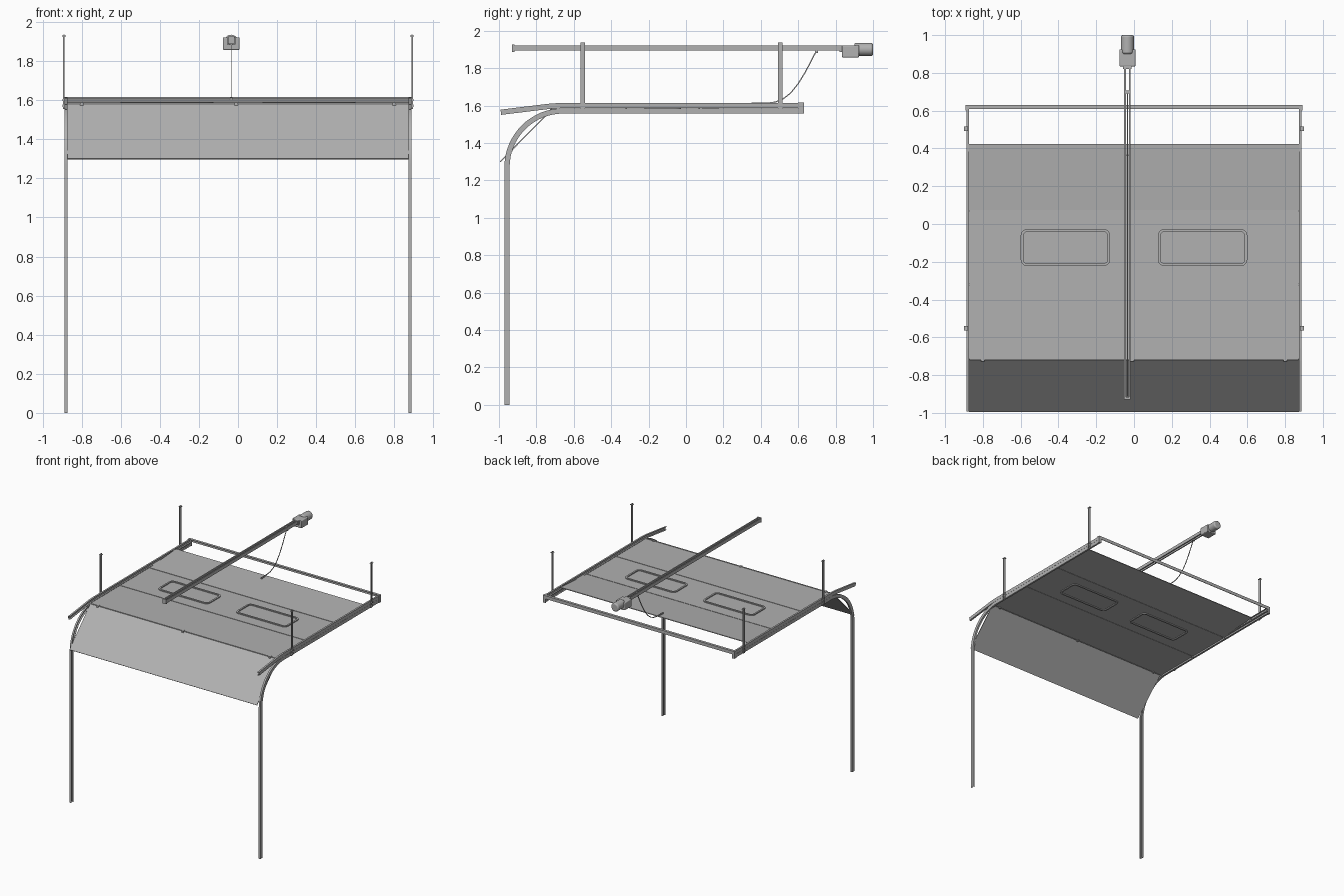
import bpy, bmesh
from math import sin, cos, pi
from mathutils import Vector

if "Cube" in bpy.data.objects:
    bpy.data.objects.remove(bpy.data.objects["Cube"])

# Mid-grey painted steel
steel = bpy.data.materials.new("grey_steel")
steel.diffuse_color = (0.44, 0.44, 0.44, 1)
steel.use_nodes = True
steel.node_tree.nodes["Principled BSDF"].inputs["Base Color"].default_value = steel.diffuse_color


def finish(name, bm, mirror=False, smooth=False, bevel=0):
    bmesh.ops.recalc_face_normals(bm, faces=bm.faces)
    me = bpy.data.meshes.new(name)
    bm.to_mesh(me)
    bm.free()
    me.materials.append(steel)
    ob = bpy.data.objects.new(name, me)
    bpy.context.collection.objects.link(ob)
    if bevel:
        m = ob.modifiers.new("Bevel", 'BEVEL')
        m.width, m.segments = bevel, 3
    if mirror:
        ob.modifiers.new("Mirror", 'MIRROR')
    if smooth:
        bpy.ops.object.select_all(action='DESELECT')
        ob.select_set(True)
        bpy.context.view_layer.objects.active = ob
        bpy.ops.object.shade_smooth_by_angle()
    return ob


def boxes(name, items, **kw):
    """One object made of (low corner, high corner) boxes."""
    bm = bmesh.new()
    for lo, hi in items:
        lo, hi = Vector(lo), Vector(hi)
        for v in bmesh.ops.create_cube(bm, size=1)['verts']:
            v.co = (lo + hi) / 2 + v.co * (hi - lo)
    return finish(name, bm, **kw)


def sweep(name, path, profile, **kw):
    """Sweep a closed (x, normal) profile along a (y, z) path."""
    bm = bmesh.new()
    pts = [Vector(p) for p in path]
    rings = []
    for i, p in enumerate(pts):
        t = (pts[min(i + 1, len(pts) - 1)] - pts[max(i - 1, 0)]).normalized()
        n = Vector((-t.y, t.x))
        rings.append([bm.verts.new((x, p.x + n.x * d, p.y + n.y * d)) for x, d in profile])
    k = len(profile)
    for a, b in zip(rings, rings[1:]):
        for j in range(k):
            bm.faces.new((a[j], a[(j + 1) % k], b[(j + 1) % k], b[j]))
    bm.faces.new(rings[0])
    bm.faces.new(rings[-1])
    return finish(name, bm, **kw)


def rect(x0, x1, n0, n1):
    return [(x0, n0), (x1, n0), (x1, n1), (x0, n1)]


# Roller tracks: C channels opening inward
H, T, XI, XO = 0.014, 0.003, 0.873, 0.888
channel = [(XI, -H), (XO, -H), (XO, H), (XI, H), (XI, H - T), (XO - T, H - T), (XO - T, T - H), (XI, T - H)]
R, Y0, ZT = 0.30, -0.957, 1.571
curve = [(Y0 + R - R * cos(a), ZT - R + R * sin(a)) for a in [i * pi / 32 for i in range(17)]]
sweep("lower_track", [(Y0, 0)] + curve + [(0.625, ZT)], channel, mirror=True, smooth=True)
sweep("upper_track", [(-0.99, 1.564), (-0.72, 1.597), (-0.66, 1.600), (0.625, 1.600)], channel, mirror=True)

# Door sections, front edge to rear edge, as (y, z)
stops = [(-0.995, 1.298), (-0.715, 1.581), (-0.32, 1.581), (0.07, 1.581), (0.425, 1.606)]
for i, (a, b) in enumerate(zip(stops, stops[1:])):
    a, b = Vector(a), Vector(b)
    d = (b - a).normalized() * 0.002
    sweep(f"door_section_{i + 1}", [a + d, b - d], rect(-0.873, 0.873, -0.003, 0.003))

# Raised seam strips, and hinges under the bend
for i, (y, z) in enumerate(stops[1:4]):
    boxes(f"seam_strip_{i + 1}", [((-0.872, y - 0.004, z - 0.005), (0.872, y + 0.004, z + 0.006))])
boxes("hinges", [((x - 0.009, -0.727, 1.571), (x + 0.009, -0.703, 1.588)) for x in (-0.8, -0.01, 0.8)])

# Rollers riding in the tracks
bm = bmesh.new()
for y, z in [(-0.935, 1.36), (-0.71, 1.565), (-0.32, 1.571), (0.07, 1.571), (0.40, 1.600)]:
    r = bmesh.ops.create_cone(bm, cap_ends=True, segments=12, radius1=0.009, radius2=0.009, depth=0.010)
    for v in r['verts']:
        v.co = Vector((v.co.z + 0.879, v.co.x + y, v.co.y + z))
finish("rollers", bm, mirror=True, smooth=True)


# Window frames: rounded rings through the third section
def rounded(hx, hy, r):
    out = []
    for q, (sx, sy) in enumerate([(1, 1), (-1, 1), (-1, -1), (1, -1)]):
        for k in range(6):
            a = (q + k / 5) * pi / 2
            out.append((sx * (hx - r) + r * cos(a), sy * (hy - r) + r * sin(a)))
    return out


bm = bmesh.new()
outer, inner = rounded(0.237, 0.098, 0.035), rounded(0.223, 0.084, 0.022)
loops = [[bm.verts.new((0.363 + x, -0.125 + y, z)) for x, y in ring]
         for ring, z in [(outer, 1.571), (outer, 1.592), (inner, 1.592), (inner, 1.571)]]
for a, b in zip(loops, loops[1:] + loops[:1]):
    for j in range(len(a)):
        k = (j + 1) % len(a)
        bm.faces.new((a[j], a[k], b[k], b[j]))
finish("window_frames", bm, mirror=True)

# Rear cross bar (angle section) and end brackets
boxes("rear_cross_bar", [((-0.888, 0.608, 1.613), (0.888, 0.630, 1.617)),
                         ((-0.888, 0.626, 1.590), (0.888, 0.630, 1.617))])
boxes("track_end_bracket", [((0.886, 0.600, 1.556), (0.892, 0.630, 1.617)),
                            ((0.868, 0.624, 1.556), (0.892, 0.630, 1.617))], mirror=True)

# Ceiling hangers: angle irons with flared feet and bolts
for nm, y in (("front_hanger", -0.552), ("rear_hanger", 0.505)):
    boxes(nm, [((0.888, y - 0.012, 1.556), (0.892, y + 0.012, 1.937)),
               ((0.888, y - 0.012, 1.556), (0.896, y - 0.008, 1.93)),
               ((0.880, y - 0.012, 1.927), (0.900, y + 0.012, 1.931)),
               ((0.891, y - 0.007, 1.565), (0.899, y + 0.007, 1.577)),
               ((0.891, y - 0.007, 1.595), (0.899, y + 0.007, 1.607))], mirror=True)

# Opener rail: two facing angle strips, open between them
C = -0.035
for nm, s in (("left", -1), ("right", 1)):
    def strip(a, b, z0, z1):
        xs = sorted((C + s * a, C + s * b))
        return (xs[0], -0.92, z0), (xs[1], 0.85, z1)
    boxes(f"opener_rail_{nm}", [strip(0.013, 0.017, 1.893, 1.921), strip(0.008, 0.017, 1.893, 1.896),
                                strip(0.008, 0.017, 1.918, 1.921)])
boxes("rail_end_bracket", [((C - 0.017, -0.93, 1.887), (C + 0.017, -0.917, 1.925))])
boxes("chain", [((C - 0.002, -0.91, 1.908), (C + 0.002, 0.70, 1.912))])

# Trolley and curved arm to the door
boxes("trolley", [((C - 0.010, 0.69, 1.882), (C + 0.010, 0.706, 1.915))])
sweep("door_arm", [(0.695, 1.888), (0.675, 1.85), (0.64, 1.782), (0.60, 1.717), (0.56, 1.667), (0.52, 1.636),
                   (0.48, 1.619), (0.44, 1.613), (0.35, 1.612)], rect(C - 0.002, C + 0.002, -0.003, 0.003), smooth=True)
boxes("arm_bracket", [((C - 0.006, 0.36, 1.602), (C + 0.006, 0.42, 1.613))])

# Motor: mount, gearbox and rounded drum
boxes("motor_mount", [((C - 0.022, 0.82, 1.885), (C + 0.022, 0.85, 1.921))])
boxes("motor_gearbox", [((C - 0.043, 0.834, 1.857), (C + 0.043, 0.925, 1.922))], bevel=0.006, smooth=True)
bm = bmesh.new()
drum = bmesh.ops.create_cone(bm, cap_ends=True, segments=24, radius1=0.035, radius2=0.035, depth=0.10)
for v in drum['verts']:
    v.co = Vector((v.co.x + C, v.co.z + 0.95, v.co.y + 1.9))
finish("motor_drum", bm, bevel=0.010, smooth=True)
